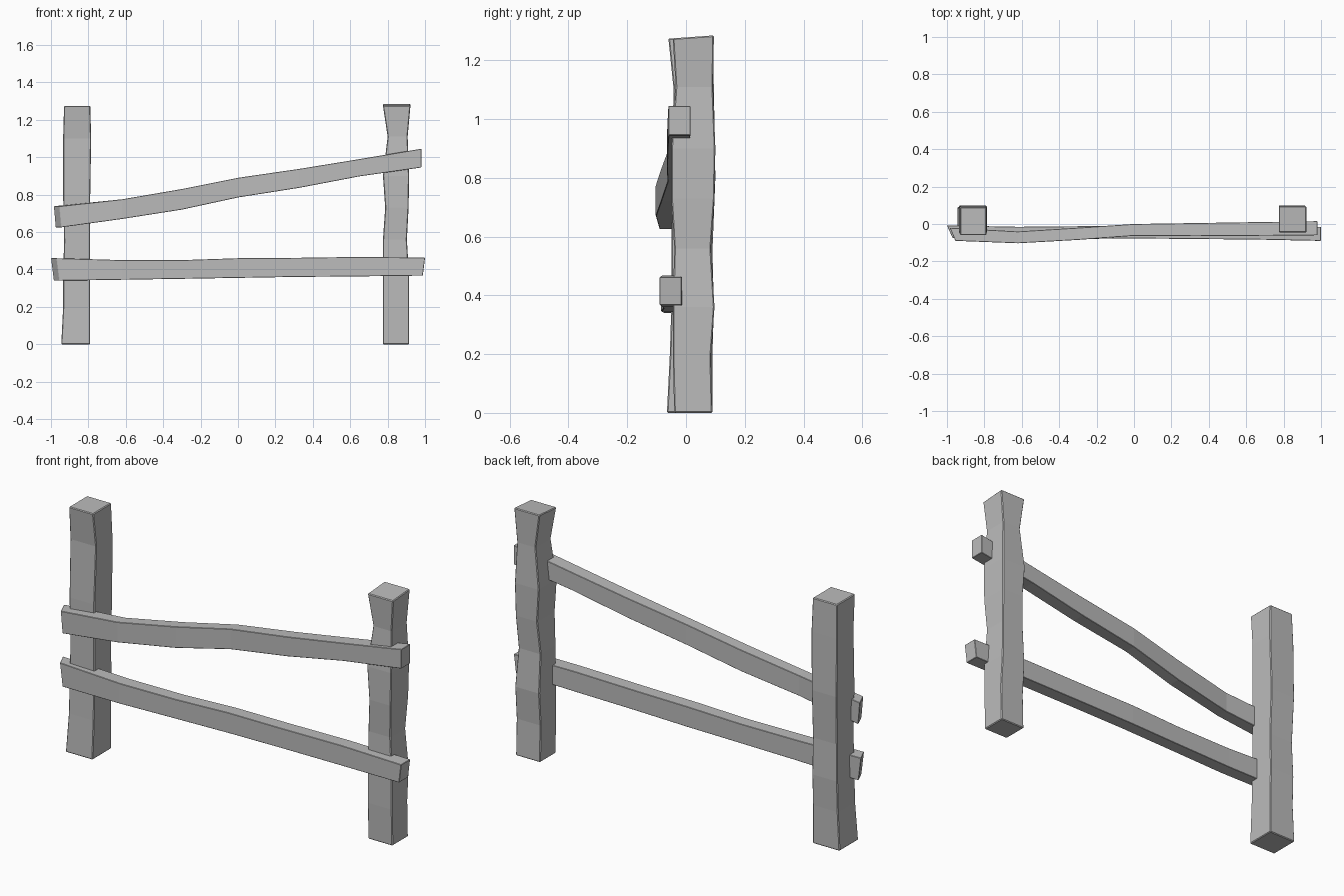
import bpy
import bmesh
from mathutils import Vector

# Remove the default cube only
default_cube = bpy.data.objects.get("Cube")
if default_cube:
    bpy.data.objects.remove(default_cube, do_unlink=True)

# Single plain timber colour
timber = bpy.data.materials.new("weathered_grey_timber")
timber.use_nodes = True
grey = (0.5, 0.5, 0.5, 1.0)
timber.diffuse_color = grey
timber.node_tree.nodes["Principled BSDF"].inputs["Base Color"].default_value = grey


def loft(name, rings, bevel_width):
    """Skin a run of four-cornered rings into one closed, flat-shaded beam."""
    bm = bmesh.new()
    loops = [[bm.verts.new(corner) for corner in ring] for ring in rings]
    for lower, upper in zip(loops, loops[1:]):
        for i in range(4):
            j = (i + 1) % 4
            bm.faces.new((lower[i], lower[j], upper[j], upper[i]))
    bm.faces.new(loops[0])
    bm.faces.new(loops[-1])
    bmesh.ops.recalc_face_normals(bm, faces=bm.faces)
    mesh = bpy.data.meshes.new(name)
    bm.to_mesh(mesh)
    bm.free()
    mesh.materials.append(timber)
    beam = bpy.data.objects.new(name, mesh)
    bpy.context.collection.objects.link(beam)
    # Narrow chamfer on the sawn edges
    chamfer = beam.modifiers.new("chamfer", "BEVEL")
    chamfer.width = bevel_width
    chamfer.segments = 1
    chamfer.limit_method = "ANGLE"
    return beam


def post(name, stations, top_slope):
    """Upright beam; each station is height, right, left, front, back."""
    rings = []
    for z, right, left, front, back in stations:
        rings.append([Vector((right, front, z)), Vector((left, front, z)),
                      Vector((left, back, z)), Vector((right, back, z))])
    for corner in rings[-1][2:]:
        corner.z += top_slope
    return loft(name, rings, 0.004)


def rail(name, stations, front_skew, bottom_skew, tip_skew):
    """Lying beam; each station is position, bottom, top, front, back."""
    rings = []
    for x, bottom, top, front, back in stations:
        rings.append([Vector((x, front, bottom)), Vector((x, front, top)),
                      Vector((x, back, top)), Vector((x, back, bottom))])
    # Rough slanted cuts at both ends
    for i in (0, 1):
        rings[0][i].x += front_skew
    for i in (0, 3):
        rings[0][i].x += bottom_skew
        rings[-1][i].x -= tip_skew
    return loft(name, rings, 0.002)


# Two rough posts
post("right_post", [
    (0, -.945, -.79, -.065, .09),
    (.2, -.935, -.79, -.055, .09),
    (.36, -.935, -.79, -.05, .095),
    (.55, -.93, -.79, -.05, .09),
    (.8, -.935, -.79, -.05, .1),
    (1.1, -.935, -.785, -.042, .095),
    (1.275, -.93, -.79, -.06, .09),
], 0)

post("left_post", [
    (0, .775, .915, -.04, .09),
    (.19, .775, .915, -.045, .085),
    (.36, .775, .915, -.045, .097),
    (.56, .775, .903, -.04, .085),
    (.73, .787, .912, -.05, .097),
    (.9, .775, .915, -.05, .1),
    (1.11, .8, .907, -.035, .092),
    (1.275, .775, .922, -.045, .095),
], .01)

# Two bent rails across the front
rail("upper_rail", [
    (-.985, .625, .738, -.09, -.02),
    (-.62, .67, .775, -.103, -.04),
    (-.3, .72, .83, -.085, -.02),
    (0, .785, .89, -.063, 0),
    (.33, .837, .938, -.065, .005),
    (.65, .898, .99, -.063, .01),
    (.98, .945, 1.045, -.06, .015),
], .03, .01, 0)

rail("lower_rail", [
    (-1, .34, .46, -.075, -.008),
    (-.62, .345, .45, -.085, -.015),
    (-.3, .35, .45, -.08, -.012),
    (0, .355, .46, -.077, -.008),
    (.3, .36, .462, -.08, -.01),
    (.65, .363, .467, -.083, -.012),
    (1, .367, .463, -.09, -.015),
], .03, .015, .012)
